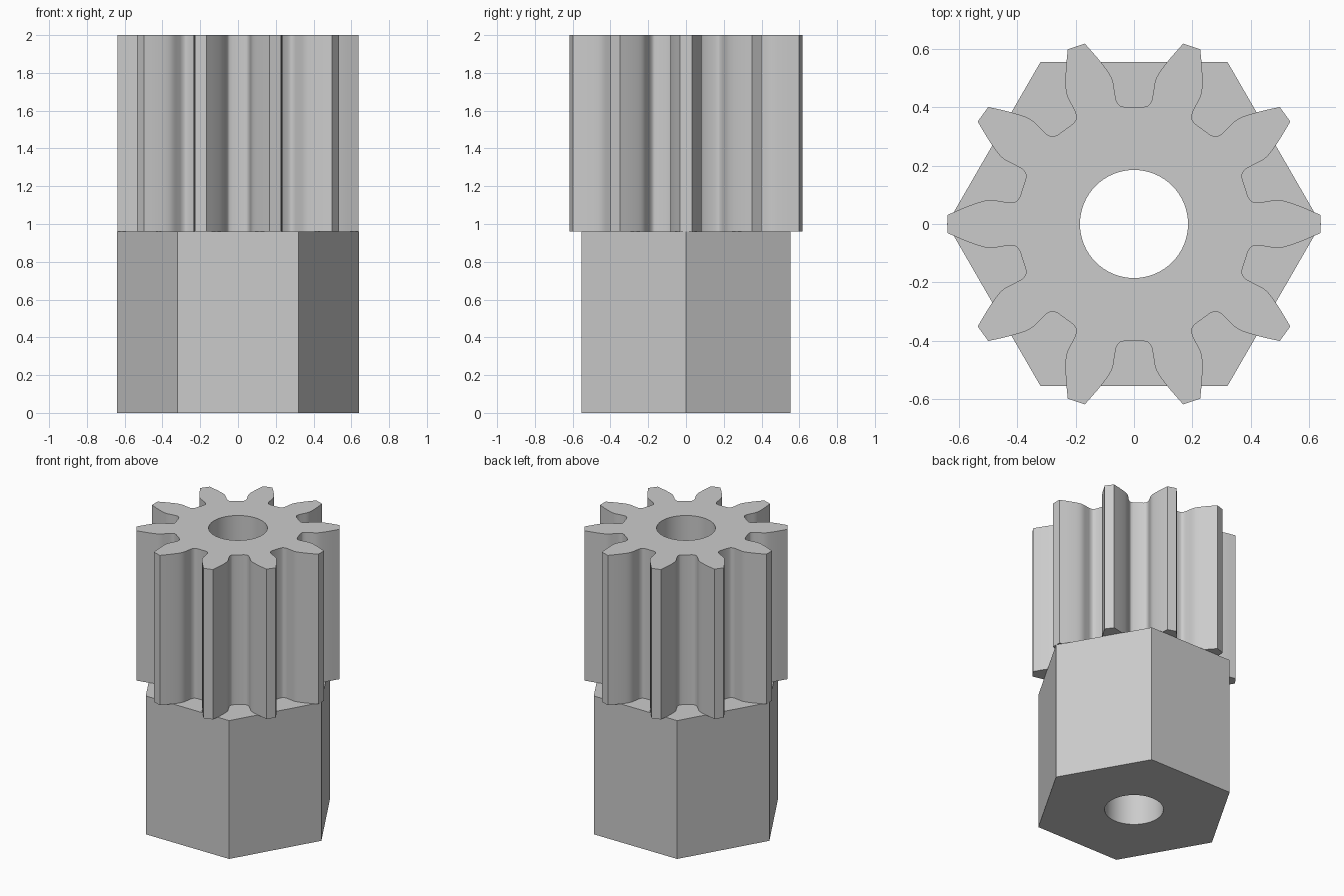
import bpy, bmesh
from math import cos, sin, tau, radians
from mathutils import Vector, Matrix

cube = bpy.data.objects.get("Cube")
if cube:
    bpy.data.objects.remove(cube, do_unlink=True)

HEX_RADIUS, HEX_TOP, TOP = 0.64, 0.96, 2.0
BORE_RADIUS, TEETH = 0.185, 10

# Plain grey material
grey = bpy.data.materials.new("plain_grey")
grey.use_nodes = True
colour = (0.6, 0.6, 0.6, 1)
grey.diffuse_color = colour
grey.node_tree.nodes["Principled BSDF"].inputs["Base Color"].default_value = colour


def circle(radius, count):
    return [Vector((radius * cos(tau * i / count), radius * sin(tau * i / count)))
            for i in range(count)]


def smooth_path(points, steps=4):
    """Catmull-Rom curve through the points."""
    pts = [Vector(p) for p in points]
    pts = [2 * pts[0] - pts[1]] + pts + [2 * pts[-1] - pts[-2]]
    out = []
    for a, b, c, d in zip(pts, pts[1:], pts[2:], pts[3:]):
        for i in range(steps):
            t = i / steps
            out.append(0.5 * (2 * b + (c - a) * t + (2 * a - 5 * b + 4 * c - d) * t**2
                              + (3 * b - a - 3 * c + d) * t**3))
    return out + [pts[-2]]


def bored_prism(name, outline, bottom, top):
    """Extrude an outline that has a round bore through its middle."""
    bm = bmesh.new()
    edges = []
    for loop in (outline, circle(BORE_RADIUS, 64)):
        verts = [bm.verts.new((p.x, p.y, bottom)) for p in loop]
        edges += [bm.edges.new((v, verts[i - 1])) for i, v in enumerate(verts)]
    bmesh.ops.triangle_fill(bm, use_beauty=True, edges=edges, normal=(0, 0, 1))
    extruded = bmesh.ops.extrude_face_region(bm, geom=bm.faces[:], use_keep_orig=True)
    moved = [g for g in extruded["geom"] if isinstance(g, bmesh.types.BMVert)]
    bmesh.ops.translate(bm, verts=moved, vec=(0, 0, top - bottom))
    bmesh.ops.recalc_face_normals(bm, faces=bm.faces[:])
    mesh = bpy.data.meshes.new(name)
    bm.to_mesh(mesh)
    bm.free()
    mesh.materials.append(grey)
    obj = bpy.data.objects.new(name, mesh)
    bpy.context.collection.objects.link(obj)
    bpy.ops.object.select_all(action="DESELECT")
    obj.select_set(True)
    bpy.context.view_layer.objects.active = obj
    bpy.ops.object.shade_smooth_by_angle(angle=radians(30))
    return obj


# Hexagonal shank
bored_prism("hex_shank", circle(HEX_RADIUS, 6), 0, HEX_TOP)

# One tooth gap, root to tip, mirrored and repeated around the gear
flank = smooth_path([(0.032, 0.4), (0.05, 0.406), (0.061, 0.424), (0.066, 0.45),
                     (0.077, 0.501), (0.116, 0.557), (0.168, 0.617)])
gap = flank[::-1] + [Vector((-p.x, p.y)) for p in flank]
gear_outline = []
for i in range(TEETH):
    turn = Matrix.Rotation(tau * i / TEETH, 2)
    gear_outline += [turn @ p for p in gap]
bored_prism("pinion_gear", gear_outline, HEX_TOP, TOP)
